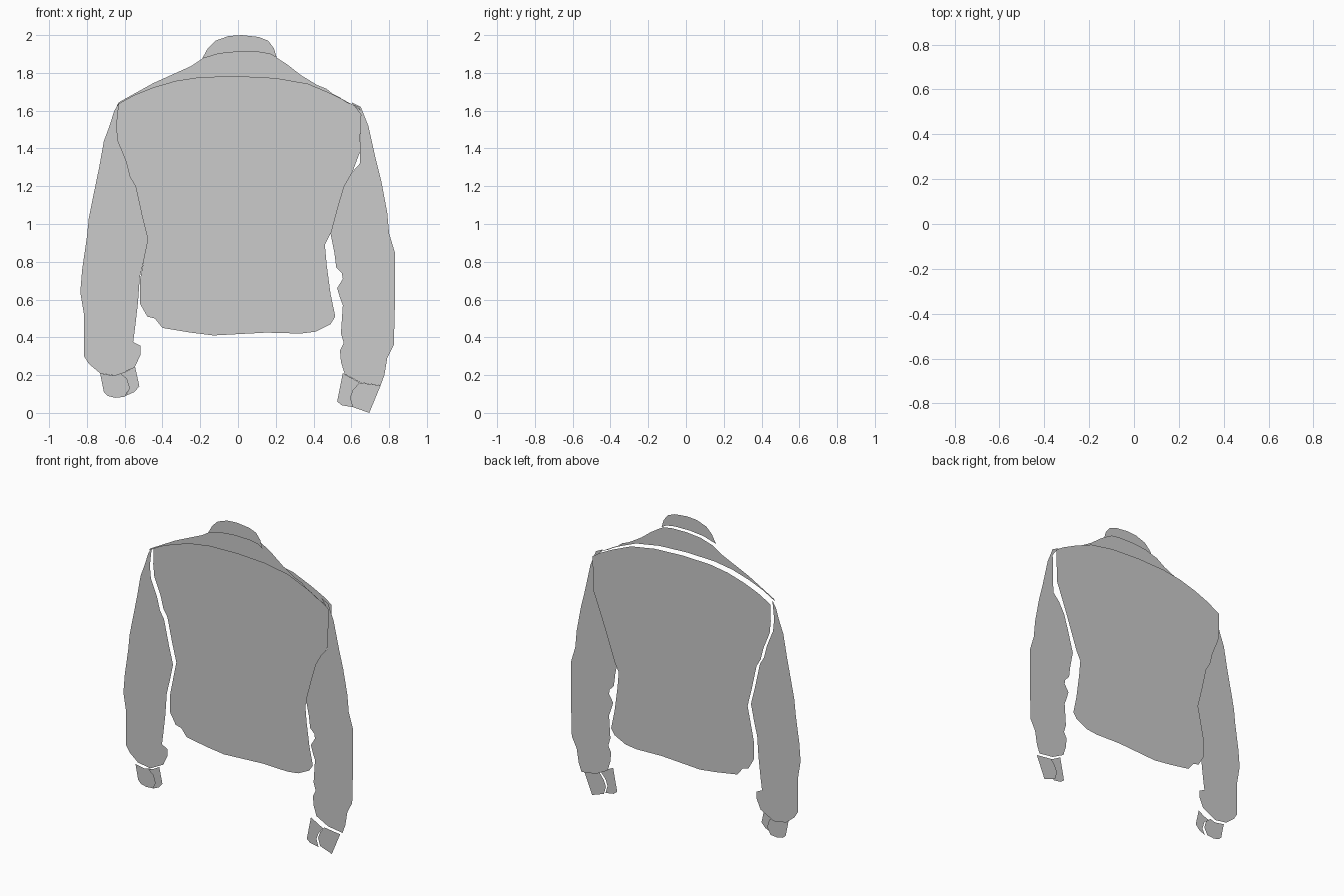
import bpy, bmesh


def panel(name, y, outline):
    """Flat garment panel facing the front, from an (x, z) outline."""
    bm = bmesh.new()
    face = bm.faces.new([bm.verts.new((x, y, z)) for x, z in outline])
    face.normal_update()
    if face.normal.y > 0:
        face.normal_flip()
    bmesh.ops.triangulate(bm, faces=[face], ngon_method='EAR_CLIP')
    mesh = bpy.data.meshes.new(name)
    bm.to_mesh(mesh)
    bm.free()
    obj = bpy.data.objects.new(name, mesh)
    bpy.context.collection.objects.link(obj)
    return obj


# Seams shared by neighbouring panels
yoke_seam = [(-.64, 1.63), (-.55, 1.68), (-.45, 1.72), (-.33, 1.755), (-.2, 1.775),
             (0, 1.78), (.2, 1.77), (.37, 1.74), (.5, 1.685), (.6, 1.635), (.65, 1.6)]
collar_seam = [(-.19, 1.875), (-.1, 1.902), (0, 1.912), (.11, 1.91), (.17, 1.9), (.205, 1.88)]
left_armhole = [(-.5, .8), (-.475, .92), (-.505, 1.04), (-.54, 1.2), (-.57, 1.25),
                (-.59, 1.33), (-.635, 1.44), (-.643, 1.52)]

# Body: rearmost layer
panel("body", .04, yoke_seam + [
    (.645, 1.38), (.57, 1.18), (.49, .95), (.46, .89), (.47, .78), (.49, .63),
    (.515, .51), (.49, .47), (.41, .43), (.33, .42), (.15, .425), (-.13, .41),
    (-.25, .425), (-.4, .45), (-.44, .5), (-.48, .51), (-.52, .58), (-.52, .7)] + left_armhole)

# Sleeves
panel("right_sleeve", .005, [
    (.6, 1.645), (.65, 1.62), (.69, 1.52), (.73, 1.34), (.76, 1.22), (.79, 1.06),
    (.8, .95), (.83, .85), (.83, .55), (.825, .36), (.79, .29), (.775, .2),
    (.755, .145), (.65, .16), (.565, .205), (.545, .27), (.54, .33), (.56, .37),
    (.545, .42), (.555, .57), (.54, .61), (.525, .66), (.555, .71), (.55, .74),
    (.52, .77), (.51, .85), (.49, .95), (.53, 1.1), (.56, 1.2), (.6, 1.27),
    (.645, 1.32), (.65, 1.58)])
panel("left_sleeve", .005, [
    (-.63, 1.64), (-.655, 1.6), (-.68, 1.52), (-.71, 1.44), (-.735, 1.3), (-.77, 1.13),
    (-.79, 1.03), (-.8, .93), (-.825, .76), (-.835, .64), (-.815, .52), (-.815, .3),
    (-.79, .26), (-.73, .21), (-.64, .195), (-.545, .245), (-.515, .31), (-.515, .355),
    (-.555, .375), (-.545, .45), (-.53, .58), (-.52, .72)] + left_armhole)

# Shoulder yoke, between the body and collar seams
panel("yoke", -.01, [(-.63, 1.645), (-.45, 1.745), (-.25, 1.835)] + collar_seam + [
    (.26, 1.845), (.33, 1.79), (.42, 1.735), (.47, 1.715), (.5, 1.69), (.54, 1.67),
    (.58, 1.64), (.64, 1.62)] + yoke_seam[::-1])

# Collar: foremost layer
panel("collar", -.04, collar_seam + [
    (.19, 1.93), (.16, 1.97), (.11, 1.99), (.02, 2), (-.05, 1.995), (-.12, 1.97),
    (-.16, 1.93)])

# Cuffs, each a band with a buttoned tab in front
panel("left_cuff_band", -.02, [
    (-.73, .21), (-.71, .11), (-.69, .09), (-.65, .08), (-.6, .085), (-.575, .13),
    (-.59, .18), (-.625, .208), (-.66, .197)])
panel("left_cuff_tab", -.037, [
    (-.625, .208), (-.59, .22), (-.545, .245), (-.522, .14), (-.55, .11), (-.595, .09),
    (-.575, .13), (-.59, .18)])
panel("right_cuff_band", -.02, [
    (.64, .16), (.755, .145), (.695, 0), (.61, .03), (.595, .08), (.61, .12)])
panel("right_cuff_tab", -.037, [
    (.555, .21), (.525, .06), (.55, .04), (.61, .03), (.595, .08), (.61, .12), (.645, .16)])
